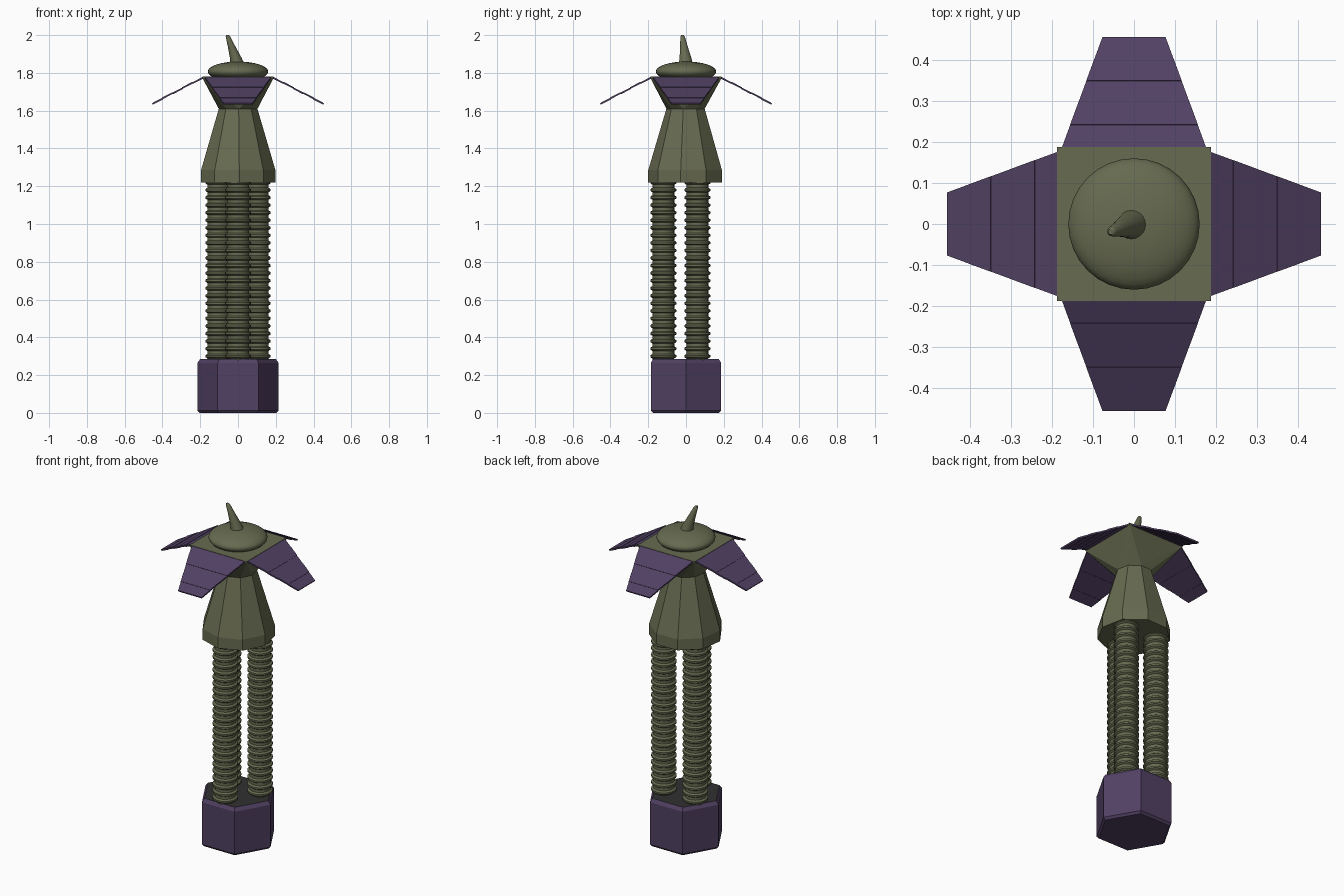
import bpy, bmesh, math
from mathutils import Vector, Matrix

cube = bpy.data.objects.get("Cube")
if cube:
    bpy.data.objects.remove(cube, do_unlink=True)


def material(name, rgb):
    mat = bpy.data.materials.new(name)
    mat.use_nodes = True
    mat.diffuse_color = (*rgb, 1)
    shader = mat.node_tree.nodes["Principled BSDF"]
    shader.inputs["Base Color"].default_value = (*rgb, 1)
    shader.inputs["Roughness"].default_value = 0.7
    return mat


OLIVE = material("olive green", (0.135, 0.145, 0.08))
PURPLE = material("dusky purple", (0.082, 0.052, 0.125))
CHARCOAL = material("charcoal", (0.03, 0.03, 0.03))


def finish(name, bm, mats, smooth=None):
    bmesh.ops.recalc_face_normals(bm, faces=bm.faces)
    mesh = bpy.data.meshes.new(name)
    bm.to_mesh(mesh)
    bm.free()
    for mat in mats:
        mesh.materials.append(mat)
    obj = bpy.data.objects.new(name, mesh)
    bpy.context.collection.objects.link(obj)
    if smooth:
        bpy.ops.object.select_all(action="DESELECT")
        obj.select_set(True)
        bpy.context.view_layer.objects.active = obj
        bpy.ops.object.shade_smooth_by_angle(angle=math.radians(smooth))
    return obj


def ring(radius, z, sides, turn=0.0, centre=(0, 0)):
    return [Vector((centre[0] + radius * math.cos(turn + math.tau * i / sides),
                    centre[1] + radius * math.sin(turn + math.tau * i / sides), z))
            for i in range(sides)]


def loft(bm, loops):
    """Bridge equal point loops and cap both ends."""
    rows = [[bm.verts.new(p) for p in loop] for loop in loops]
    n = len(rows[0])
    for a, b in zip(rows, rows[1:]):
        for i in range(n):
            bm.faces.new((a[i], a[(i + 1) % n], b[(i + 1) % n], b[i]))
    bm.faces.new(rows[0][::-1])
    bm.faces.new(rows[-1])


# Hexagonal foot with chamfered edges and a dark top
bm = bmesh.new()
foot = [(0.202, 0), (0.215, 0.013), (0.215, 0.265), (0.2, 0.285)]
loft(bm, [ring(r, z, 6) for r, z in foot])
bm.faces.ensure_lookup_table()
bm.faces[-1].material_index = 1
finish("foot", bm, [PURPLE, CHARCOAL])

# Three ribbed columns
RIBS, LOW, PITCH = 24, 0.28, 0.04
for k, label in enumerate(("front", "left", "right")):
    angle = math.radians(-90 + 120 * k)
    centre = (0.12 * math.cos(angle), 0.12 * math.sin(angle))
    profile = [(0.056, LOW)]
    for i in range(RIBS):
        z = LOW + i * PITCH
        profile += [(0.058, z + 0.008), (0.069, z + 0.015),
                    (0.069, z + 0.025), (0.058, z + 0.032)]
    profile.append((0.071, LOW + RIBS * PITCH + 0.004))
    profile.append((0.071, 1.26))
    bm = bmesh.new()
    loft(bm, [ring(r, z, 20, centre=centre) for r, z in profile])
    finish(label + "_ribbed_column", bm, [OLIVE], 40)

# Nine-sided tapering body
TURN = math.radians(312)
bm = bmesh.new()
loft(bm, [ring(r, z, 9, TURN) for r, z in ((0.2, 1.22), (0.2, 1.285), (0.104, 1.61))])
finish("body", bm, [OLIVE])

# Collar flaring from the neck to a square top
bm = bmesh.new()
points = ring(0.104, 1.61, 9, TURN)
for z in (1.772, 1.78):
    points += ring(0.188 * math.sqrt(2), z, 4, math.pi / 4)
for p in points:
    bm.verts.new(p)
bmesh.ops.convex_hull(bm, input=bm.verts)
bmesh.ops.dissolve_limit(bm, angle_limit=0.01, verts=bm.verts, edges=bm.edges)
finish("collar", bm, [OLIVE])

# Flattened dome
bm = bmesh.new()
bmesh.ops.create_uvsphere(bm, u_segments=32, v_segments=16, radius=1,
                          matrix=Matrix.Translation((0, 0, 1.807))
                          @ Matrix.Diagonal((0.16, 0.16, 0.053, 1)))
finish("dome", bm, [OLIVE], 60)

# Leaning horn with a blunt tip
bm = bmesh.new()
horn = [(0, 0, 1.835, 0.039), (-0.012, -0.003, 1.88, 0.031),
        (-0.034, -0.011, 1.94, 0.02), (-0.053, -0.018, 1.992, 0.012),
        (-0.056, -0.019, 2.0, 0.007)]
loft(bm, [ring(r, z, 20, centre=(x, y)) for x, y, z, r in horn])
finish("horn", bm, [OLIVE], 60)

# Four drooping panels, each of five slats in alternating steps
INNER, OUTER = Vector((0.188, 0, 1.778)), Vector((0.455, 0, 1.64))
along = (OUTER - INNER).normalized()
normal = Vector((-along.z, 0, along.x))
SLATS = 5
for k, label in enumerate(("left", "back", "right", "front")):
    spin = Matrix.Rotation(math.pi / 2 * k, 3, "Z")
    bm = bmesh.new()
    for i in range(SLATS):
        lift = normal * (0.002 if i % 2 else 0)
        loops = []
        for t in (i / SLATS, (i + 1) / SLATS):
            mid = INNER.lerp(OUTER, t) + lift
            half = Vector((0, 0.175 + (0.077 - 0.175) * t, 0))
            down = normal * 0.009
            loops.append([spin @ p for p in
                          (mid - half, mid + half, mid + half - down, mid - half - down)])
        loft(bm, loops)
    finish(label + "_slatted_panel", bm, [PURPLE])
